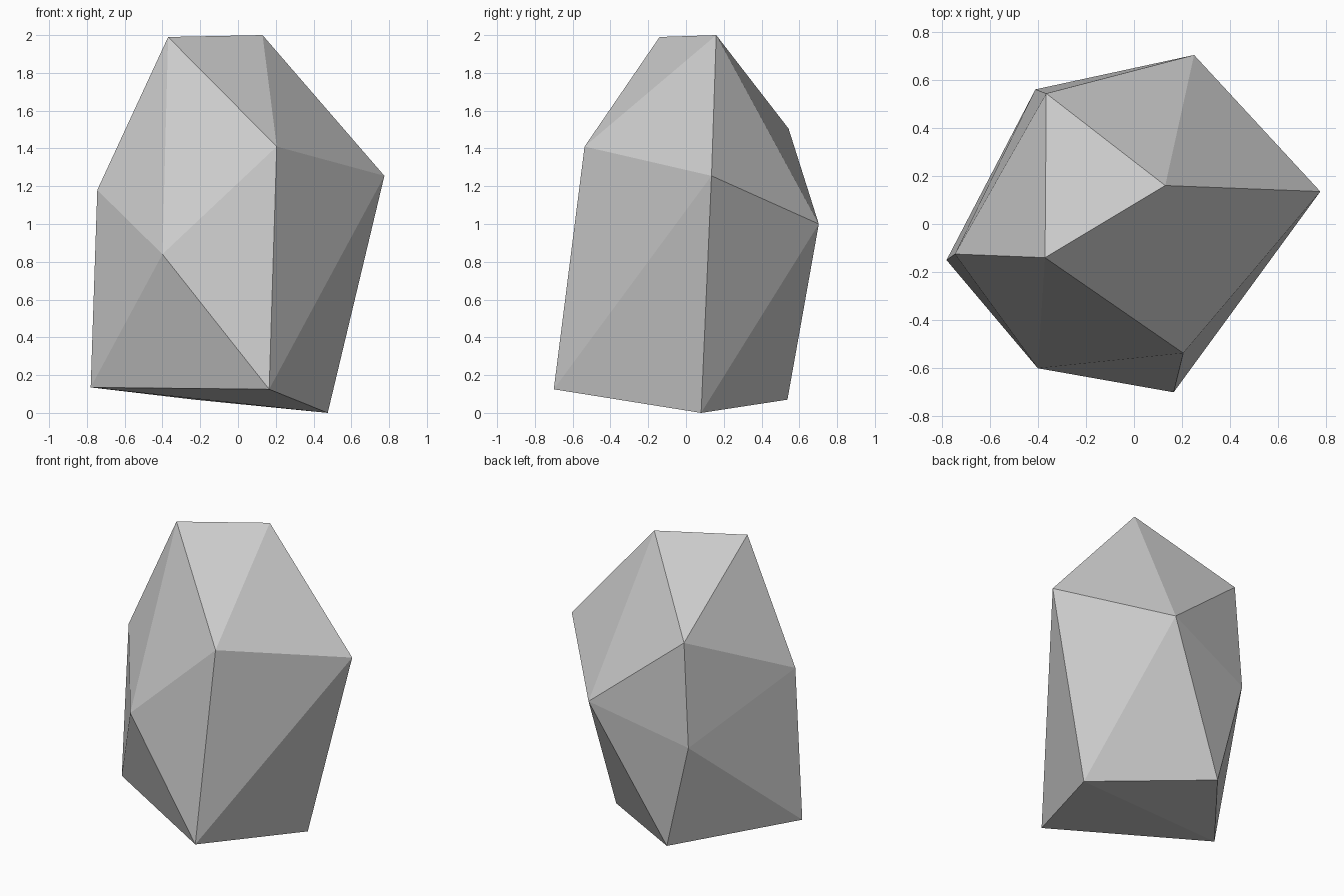
import bpy
import bmesh

# Remove the default cube
cube = bpy.data.objects.get("Cube")
if cube:
    bpy.data.objects.remove(cube, do_unlink=True)

# Plain grey stone
stone = bpy.data.materials.new("grey stone")
stone.use_nodes = True
grey = (0.6, 0.6, 0.6, 1.0)
stone.diffuse_color = grey
stone.node_tree.nodes["Principled BSDF"].inputs["Base Color"].default_value = grey

# Corners of the boulder, from the crown down to the foot
crown = [(-0.37, -0.14, 1.99), (0.13, 0.16, 2.0)]
shoulder = [(0.205, -0.537, 1.41), (0.775, 0.135, 1.255),
            (-0.365, 0.543, 1.505), (-0.745, -0.125, 1.18)]
waist = [(-0.40, -0.60, 0.84), (0.25, 0.703, 1.0), (-0.41, 0.56, 0.80)]
foot = [(-0.78, -0.15, 0.135), (0.165, -0.70, 0.125),
        (0.475, 0.08, 0.0), (-0.23, 0.537, 0.07)]

# Wrap the corners in a faceted shell
bm = bmesh.new()
for corner in crown + shoulder + waist + foot:
    bm.verts.new(corner)
bmesh.ops.convex_hull(bm, input=bm.verts)
bmesh.ops.recalc_face_normals(bm, faces=bm.faces)
mesh = bpy.data.meshes.new("boulder")
bm.to_mesh(mesh)
bm.free()

mesh.materials.append(stone)
boulder = bpy.data.objects.new("boulder", mesh)
bpy.context.collection.objects.link(boulder)
